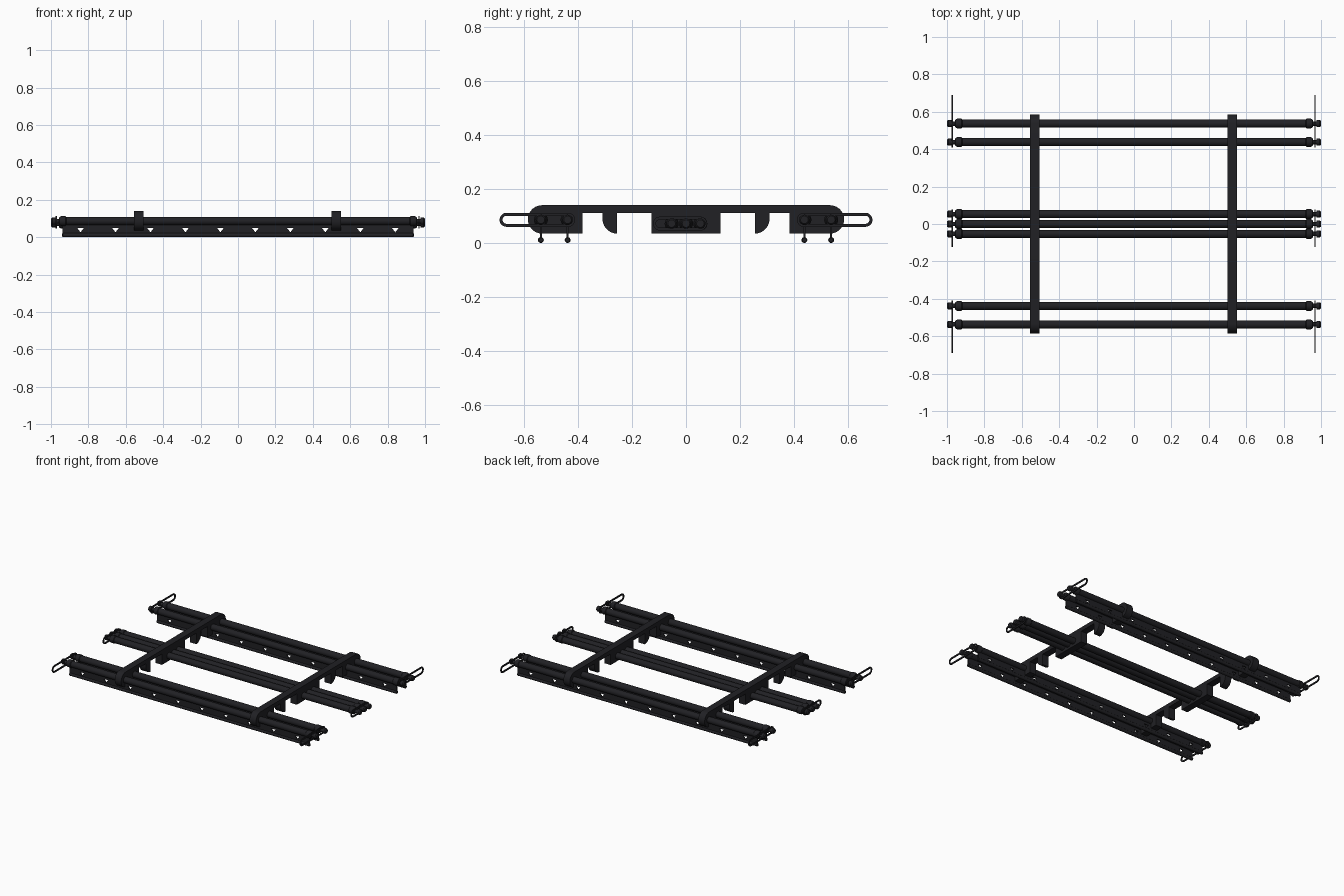
import bpy, bmesh, math
from mathutils import Matrix

if "Cube" in bpy.data.objects:
    bpy.data.objects.remove(bpy.data.objects["Cube"])

mat = bpy.data.materials.new("black")
mat.diffuse_color = (0.015, 0.015, 0.018, 1)
mat.use_nodes = True
mat.node_tree.nodes["Principled BSDF"].inputs["Base Color"].default_value = mat.diffuse_color

YZ = Matrix(((0, 0, 1, 0), (1, 0, 0, 0), (0, 1, 0, 0), (0, 0, 0, 1)))  # profile in y,z
XZ = Matrix.Rotation(math.pi / 2, 4, 'X')                              # profile in x,z


def finish(name, mesh):
    ob = bpy.data.objects.new(name, mesh)
    bpy.context.collection.objects.link(ob)
    mesh.materials.clear()
    mesh.materials.append(mat)
    bpy.ops.object.select_all(action='DESELECT')
    ob.select_set(True)
    bpy.context.view_layer.objects.active = ob
    bpy.ops.object.shade_smooth_by_angle(angle=math.radians(35))
    return ob


def plate(name, outlines, half, matrix):
    """Extruded flat outline; further outlines become holes."""
    cu = bpy.data.curves.new(name, 'CURVE')
    cu.dimensions = '2D'
    cu.fill_mode = 'BOTH'
    cu.extrude = half
    for pts in outlines:
        sp = cu.splines.new('POLY')
        sp.points.add(len(pts) - 1)
        for p, (a, b) in zip(sp.points, pts):
            p.co = (a, b, 0, 1)
        sp.use_cyclic_u = True
    tmp = bpy.data.objects.new("tmp", cu)
    bpy.context.collection.objects.link(tmp)
    dg = bpy.context.evaluated_depsgraph_get()
    mesh = bpy.data.meshes.new_from_object(tmp.evaluated_get(dg))
    bpy.data.objects.remove(tmp)
    mesh.transform(matrix)
    bm = bmesh.new()
    bm.from_mesh(mesh)
    bmesh.ops.remove_doubles(bm, verts=bm.verts, dist=1e-5)
    bmesh.ops.recalc_face_normals(bm, faces=bm.faces)
    bm.to_mesh(mesh)
    bm.free()
    return finish(name, mesh)


def lathe_x(name, half_profile, y, z, sides=24):
    """Closed turned part along x, symmetric about x = 0."""
    prof = [(-x, r) for x, r in reversed(half_profile)] + half_profile
    bm = bmesh.new()
    rings = [[bm.verts.new((x, y + r * math.cos(2 * math.pi * i / sides),
                            z + r * math.sin(2 * math.pi * i / sides)))
              for i in range(sides)] for x, r in prof]
    for a, b in zip(rings, rings[1:]):
        for i in range(sides):
            j = (i + 1) % sides
            bm.faces.new((a[i], a[j], b[j], b[i]))
    bm.faces.new(rings[0])
    bm.faces.new(rings[-1])
    bmesh.ops.recalc_face_normals(bm, faces=bm.faces)
    mesh = bpy.data.meshes.new(name)
    bm.to_mesh(mesh)
    bm.free()
    return finish(name, mesh)


def arc(cx, cy, rx, ry, a0, a1, n=10):
    return [(cx + rx * math.cos(math.radians(a0 + (a1 - a0) * i / n)),
             cy + ry * math.sin(math.radians(a0 + (a1 - a0) * i / n))) for i in range(n + 1)]


def stadium(y0, y1, z, r):
    return arc(y1 - r, z, r, r, -90, 90) + arc(y0 + r, z, r, r, 90, 270)


# crossbars: rounded ends, hanging end blocks, curved hooks and a centre block
right = [(0.128, 0.035), (0.128, 0.112), (0.255, 0.112), (0.255, 0.035)]
right += arc(0.255, 0.09, 0.054, 0.055, -80, 0, 8) + [(0.309, 0.112)]
right += [(0.383, 0.112), (0.383, 0.035)]
right += arc(0.533, 0.0875, 0.052, 0.0525, -90, 90, 14)
bar = right + [(-y, z) for y, z in reversed(right)]
for x in (-0.53, 0.525):
    plate("crossbar", [bar], 0.025, Matrix.Translation((x, 0, 0)) @ YZ)

# tubes with end collars, necks and knobs
tube = [(0.918, 0.022), (0.922, 0.026), (0.945, 0.026), (0.955, 0.021), (0.958, 0.012),
        (0.975, 0.012), (0.977, 0.019), (0.993, 0.019), (1.0, 0.014)]
for y in (-0.053, 0, 0.053):
    lathe_x("centre_tube", tube, y, 0.072)

hole_x = [-0.842 + 0.187 * i for i in range(10)]
fin = [[(-0.938, 0.008), (0.938, 0.008), (0.938, 0.075), (-0.938, 0.075)]]
fin += [[(x - 0.017, 0.048), (x, 0.026), (x + 0.017, 0.048)] for x in hole_x]
for y in (-0.537, -0.438, 0.438, 0.537):
    lathe_x("outer_tube", tube, y, 0.086)
    # hanging fin with triangular holes and a bead along its lower edge
    plate("perforated_fin", fin, 0.004, Matrix.Translation((0, y, 0)) @ XZ)
    lathe_x("fin_bead", [(0.936, 0.011), (0.94, 0.008)], y, 0.0112, 12)

# flat loops linking the tube ends
for x in (-0.972, 0.968):
    for name, y0, y1, z in (("front_loop", -0.69, -0.41, 0.086),
                            ("back_loop", 0.41, 0.69, 0.086),
                            ("centre_loop", -0.122, 0.078, 0.072)):
        plate(name, [stadium(y0, y1, z, 0.026), stadium(y0 + 0.011, y1 - 0.011, z, 0.015)],
              0.003, Matrix.Translation((x, 0, 0)) @ YZ)
